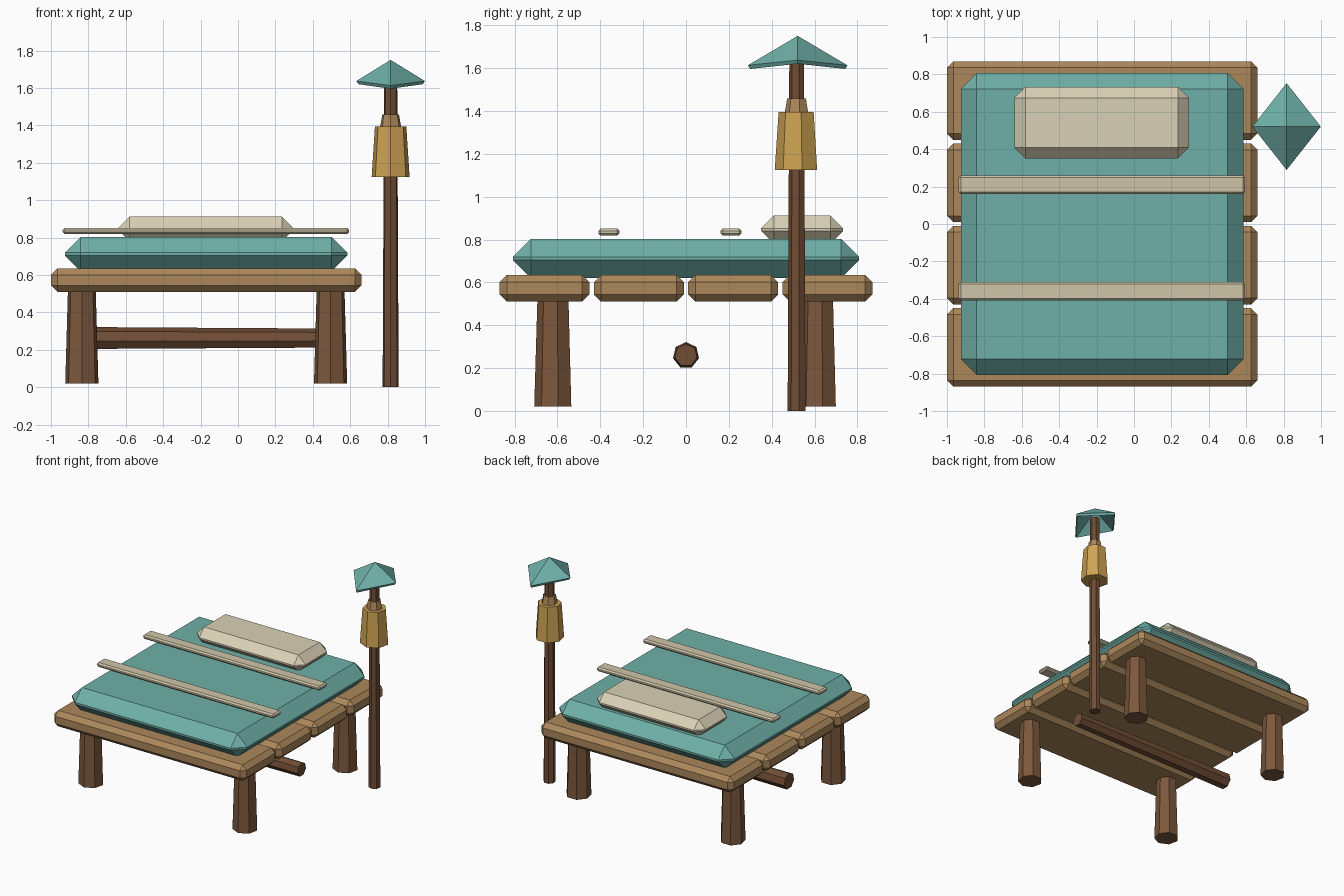
import bpy, bmesh
from mathutils import Matrix, Vector

if "Cube" in bpy.data.objects:
    bpy.data.objects.remove(bpy.data.objects["Cube"])


def material(name, rgb):
    lin = [(c / 255 / 12.92) if c < 11 else ((c / 255 + 0.055) / 1.055) ** 2.4 for c in rgb]
    m = bpy.data.materials.new(name)
    m.diffuse_color = (*lin, 1)
    m.use_nodes = True
    m.node_tree.nodes["Principled BSDF"].inputs["Base Color"].default_value = m.diffuse_color
    return m


PLANK = material("light wood", (172, 136, 91))
LEG = material("brown wood", (124, 88, 61))
POST = material("dark wood", (113, 77, 53))
TEAL = material("teal cloth", (111, 176, 168))
CREAM = material("cream cloth", (218, 209, 182))
STRAP = material("beige strap", (208, 197, 170))
GOLD = material("lantern gold", (206, 163, 83))


def finish(name, bm, mat):
    bmesh.ops.recalc_face_normals(bm, faces=bm.faces)
    mesh = bpy.data.meshes.new(name)
    bm.to_mesh(mesh)
    bm.free()
    mesh.materials.append(mat)
    ob = bpy.data.objects.new(name, mesh)
    bpy.context.collection.objects.link(ob)
    return ob


def chamfer_box(name, lo, hi, chamfer, mat):
    lo, hi = Vector(lo), Vector(hi)
    bm = bmesh.new()
    bmesh.ops.create_cube(bm, size=1)
    for v in bm.verts:
        v.co = (lo + hi) / 2 + v.co * (hi - lo)
    bmesh.ops.bevel(bm, geom=bm.edges[:], offset=chamfer, segments=1,
                    profile=0.5, affect='EDGES')
    return finish(name, bm, mat)


def tapered(name, p0, p1, r0, r1, mat, up=(0, -1, 0), sides=7):
    """Faceted rod from p0 to p1, with one corner pointing towards up."""
    p0, p1, up = Vector(p0), Vector(p1), Vector(up)
    axis = (p1 - p0).normalized()
    side = up.cross(axis)
    rot = Matrix((side, up, axis)).transposed().to_4x4()
    bm = bmesh.new()
    bmesh.ops.create_cone(bm, cap_ends=True, segments=sides, radius1=r0, radius2=r1,
                          depth=(p1 - p0).length,
                          matrix=Matrix.Translation((p0 + p1) / 2) @ rot)
    return finish(name, bm, mat)


# Bed platform: four planks
for i in range(4):
    y = -0.66 + 0.44 * i
    chamfer_box(f"plank_{i + 1}", (-1.0, y - 0.21, 0.51), (0.66, y + 0.21, 0.635), 0.034, PLANK)

# Legs and the stretcher between them
CX = -0.17
for sx, side in ((-1, "left"), (1, "right")):
    for sy, end in ((-1, "front"), (1, "back")):
        x, y = CX + sx * 0.665, sy * 0.617
        tapered(f"{end}_{side}_leg", (x, y, 0.02), (x, y, 0.53), 0.091, 0.076, LEG)
tapered("stretcher", (-0.89, 0, 0.26), (0.55, 0, 0.26), 0.062, 0.053, POST, up=(0, 0, 1))

# Bedding
chamfer_box("mattress", (-0.925, -0.807, 0.62), (0.585, 0.807, 0.803), 0.084, TEAL)
chamfer_box("pillow", (-0.64, 0.35, 0.78), (0.295, 0.733, 0.912), 0.06, CREAM)
for name, y in (("front_strap", -0.36), ("back_strap", 0.21)):
    chamfer_box(name, (-0.937, y - 0.049, 0.818), (0.593, y + 0.049, 0.852), 0.011, STRAP)

# Lantern post
LX, LY = 0.816, 0.518
tapered("lantern_post", (LX, LY, 0), (LX, LY, 1.66), 0.044, 0.036, POST)
tapered("lantern_body", (LX, LY, 1.125), (LX, LY, 1.395), 0.104, 0.086, GOLD)
tapered("lantern_collar", (LX, LY, 1.395), (LX, LY, 1.457), 0.057, 0.046, PLANK)

# Thin four-sided roof over the lantern
bm = bmesh.new()
apex = bm.verts.new((LX, LY + 0.003, 1.75))
rim = [bm.verts.new((LX + dx, LY + 0.003 + dy, z)) for dx, dy, z in
       ((0.183, 0, 1.637), (0, 0.232, 1.613), (-0.183, 0, 1.637), (0, -0.232, 1.613))]
for i in range(4):
    bm.faces.new((apex, rim[i], rim[(i + 1) % 4]))
roof = finish("lantern_roof", bm, TEAL)
shell = roof.modifiers.new("thickness", 'SOLIDIFY')
shell.thickness = 0.02
shell.offset = -1
